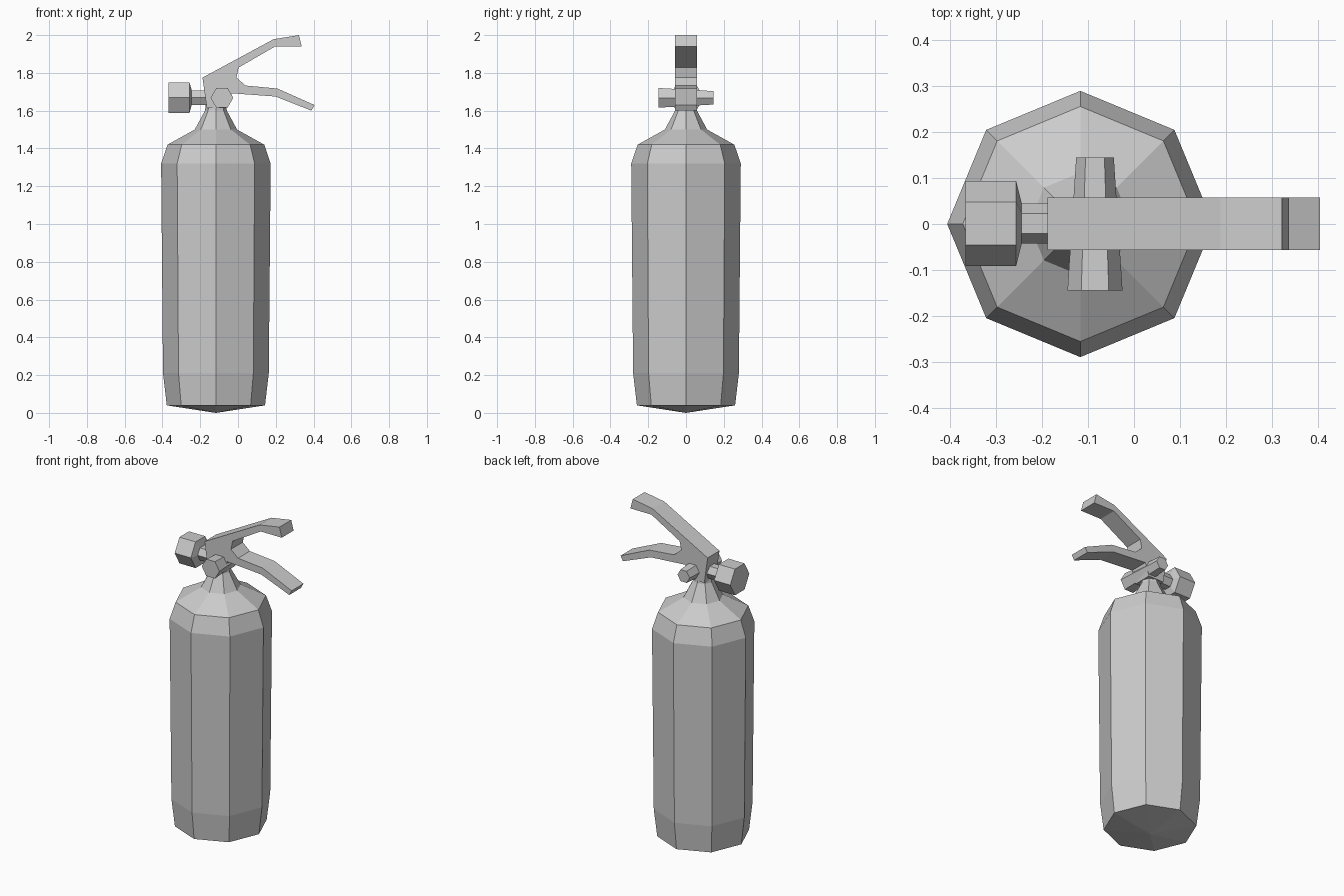
import bpy, bmesh, math
from mathutils import Vector

if "Cube" in bpy.data.objects:
    bpy.data.objects.remove(bpy.data.objects["Cube"])

CX = -0.117  # axis of the bottle


def finish(name, bm):
    bmesh.ops.recalc_face_normals(bm, faces=bm.faces)
    mesh = bpy.data.meshes.new(name)
    bm.to_mesh(mesh)
    bm.free()
    obj = bpy.data.objects.new(name, mesh)
    bpy.context.collection.objects.link(obj)
    return obj


def turned(name, profile, sides, origin, axis, ref):
    """Loft (distance, radius) rings along an axis; a zero radius closes to a point."""
    origin, axis, ref = Vector(origin), Vector(axis), Vector(ref)
    other = axis.cross(ref)
    bm = bmesh.new()
    rings = []
    for d, r in profile:
        n = sides if r > 0 else 1
        rings.append([bm.verts.new(origin + axis * d + r * (
            ref * math.cos(2 * math.pi * i / sides) + other * math.sin(2 * math.pi * i / sides)))
            for i in range(n)])
    for a, b in zip(rings, rings[1:]):
        for i in range(sides):
            j = (i + 1) % sides
            if len(a) == 1:
                bm.faces.new((a[0], b[j], b[i]))
            elif len(b) == 1:
                bm.faces.new((a[i], a[j], b[0]))
            else:
                bm.faces.new((a[i], a[j], b[j], b[i]))
    for ring in (rings[0], rings[-1]):
        if len(ring) > 1:
            bm.faces.new(ring)
    return finish(name, bm)


def extruded(name, outline, y0, y1):
    bm = bmesh.new()
    face = bm.faces.new([bm.verts.new((x, y0, z)) for x, z in outline])
    out = bmesh.ops.extrude_face_region(bm, geom=[face])
    verts = [v for v in out["geom"] if isinstance(v, bmesh.types.BMVert)]
    bmesh.ops.translate(bm, verts=verts, vec=(0, y1 - y0, 0))
    # flat caps triangulated so the concave outline fills cleanly
    bmesh.ops.triangulate(bm, faces=[f for f in bm.faces if len(f.verts) > 4])
    return finish(name, bm)


# Bottle with shoulder and neck
turned("bottle", [(0, 0), (0.04, 0.26), (0.21, 0.28), (1.32, 0.29), (1.42, 0.256),
                  (1.5, 0.112), (1.6, 0.058), (1.66, 0.05)],
       8, (CX, 0, 0), (0, 0, 1), (1, 0, 0))

# Carrying handle and squeeze lever, one flat profile
extruded("handle_and_lever", [
    (-0.188, 1.775), (0.188, 1.978), (0.322, 2.0), (0.338, 1.939), (0.195, 1.939),
    (0.003, 1.828), (-0.008, 1.775), (0.04, 1.733), (0.209, 1.717), (0.405, 1.63),
    (0.389, 1.60), (0.198, 1.675), (-0.034, 1.692), (-0.06, 1.615), (-0.165, 1.615)],
    -0.057, 0.058)

# Tapered hexagonal cross pin
turned("cross_pin", [(-0.145, 0.06), (0.145, 0.041)], 6, (-0.085, 0, 1.668), (0, 1, 0), (1, 0, 0))

# Pressure gauge and its stem
turned("gauge", [(-0.367, 0.093), (-0.257, 0.093), (-0.245, 0.045)],
       6, (0, 0.001, 1.669), (1, 0, 0), (0, 1, 0))
turned("gauge_stem", [(-0.25, 0.044), (-0.12, 0.044)],
       6, (0, 0.001, 1.669), (1, 0, 0), (0, 1, 0))
